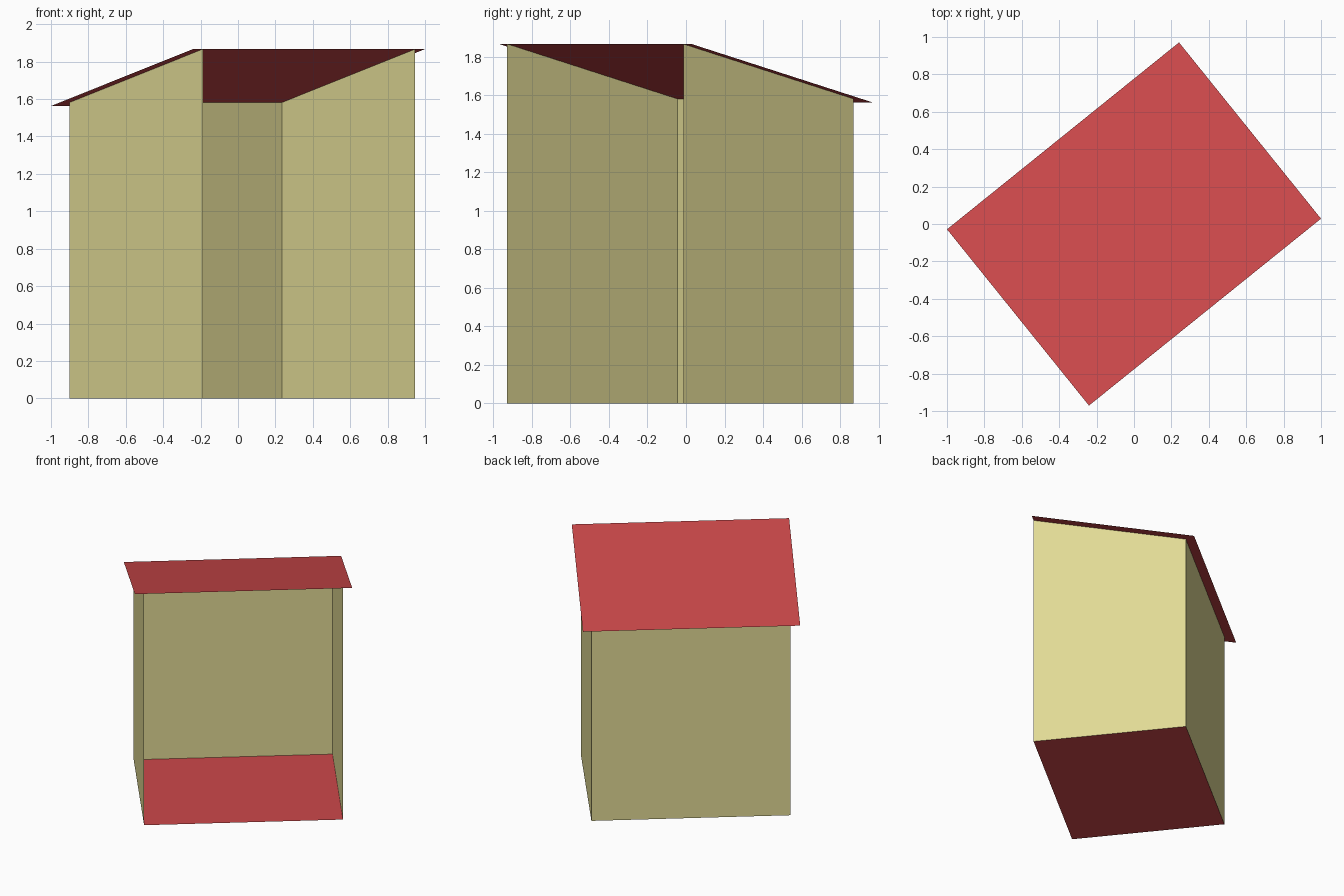
import bpy
import bmesh
from math import radians

cube = bpy.data.objects.get("Cube")
if cube:
    bpy.data.objects.remove(cube, do_unlink=True)

# Shed dimensions, measured along its own width and depth
TURN = radians(38.85)
HALF_WIDTH, HALF_ROOF = 0.729, 0.7965
FRONT, BACK, EAVE = -0.605, 0.53, 0.605
HIGH, LOW = 1.867, 1.563


def material(name, colour):
    mat = bpy.data.materials.new(name)
    mat.use_nodes = True
    mat.diffuse_color = colour
    mat.node_tree.nodes["Principled BSDF"].inputs["Base Color"].default_value = colour
    return mat


def roof_height(y):
    return HIGH + (LOW - HIGH) * (y - FRONT) / (EAVE - FRONT)


def panel(name, corners, mat):
    """One thin flat sheet, turned with the rest of the shed."""
    bm = bmesh.new()
    bm.faces.new([bm.verts.new(c) for c in corners])
    mesh = bpy.data.meshes.new(name)
    bm.to_mesh(mesh)
    bm.free()
    mesh.materials.append(mat)
    obj = bpy.data.objects.new(name, mesh)
    obj.rotation_euler.z = TURN
    bpy.context.collection.objects.link(obj)
    return obj


def sheet(half, y0, y1, z0, z1):
    """Corners of an upward-facing sheet running from front to back."""
    return [(-half, y0, z0), (half, y0, z0), (half, y1, z1), (-half, y1, z1)]


red = material("red", (0.61, 0.065, 0.069, 1))
straw = material("straw yellow", (0.75, 0.70, 0.30, 1))

# Floor and overhanging single-slope roof
panel("floor", sheet(HALF_WIDTH, FRONT, BACK, 0, 0), red)
panel("roof", sheet(HALF_ROOF, FRONT, EAVE, HIGH, LOW), red)

# Back wall, leaving the front open
top = roof_height(BACK)
panel("back_wall", [(HALF_WIDTH, BACK, 0), (-HALF_WIDTH, BACK, 0),
                    (-HALF_WIDTH, BACK, top), (HALF_WIDTH, BACK, top)], straw)

# Mirrored side walls with sloping tops
for name, side in (("left_wall", 1), ("right_wall", -1)):
    x = side * HALF_WIDTH
    outline = [(x, FRONT, 0), (x, BACK, 0), (x, BACK, top), (x, FRONT, HIGH)]
    panel(name, outline[::side], straw)
